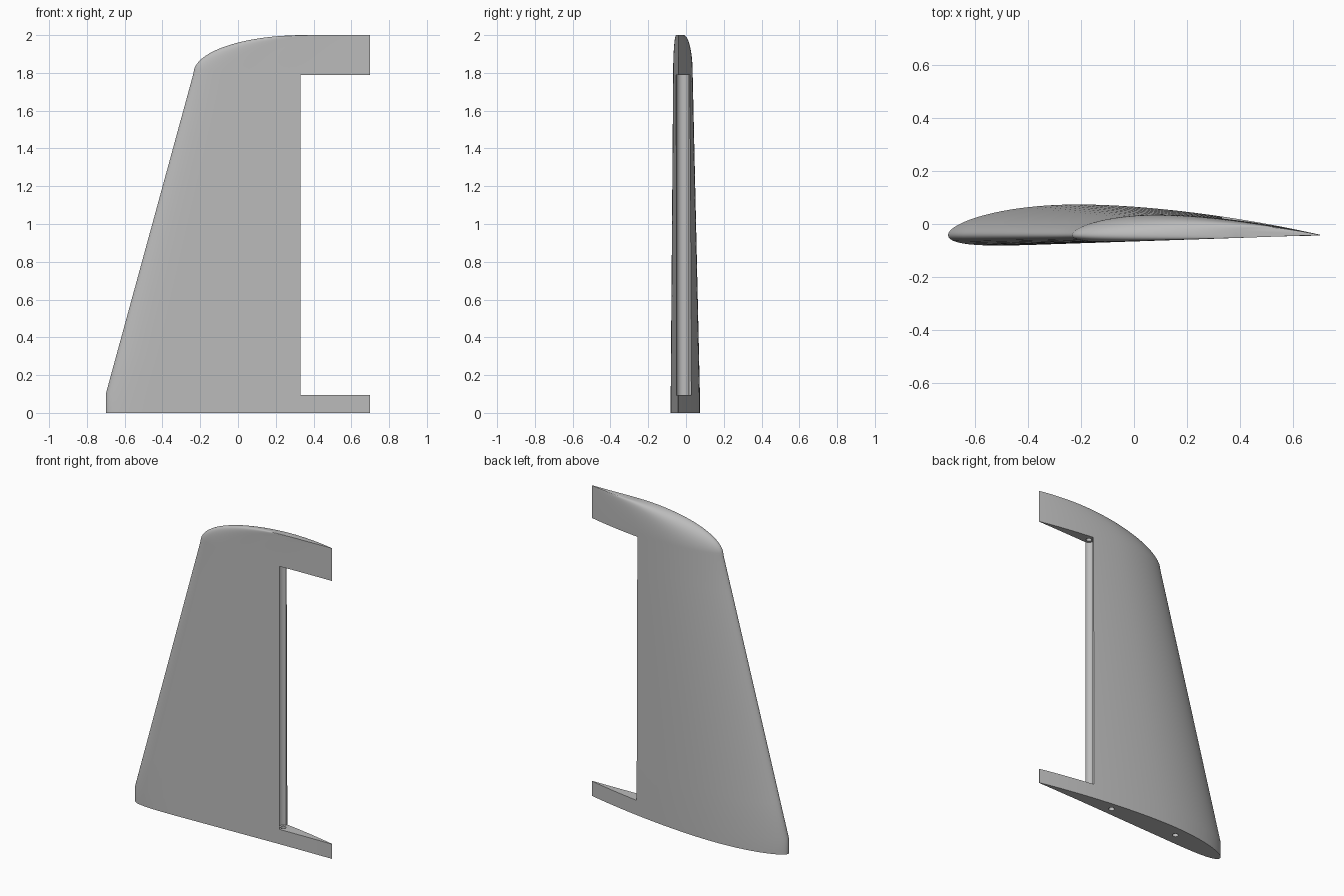
import bpy, bmesh, math

if "Cube" in bpy.data.objects:
    bpy.data.objects.remove(bpy.data.objects["Cube"])

TRAIL_X, CHORD_Y = 0.70, -0.042
CAMBER, CAMBER_POS, THICK = 0.031, 0.4, 0.105
STEPS = 40

grey = bpy.data.materials.new("plain grey")
grey.use_nodes = True
grey.diffuse_color = (0.5, 0.5, 0.5, 1)
grey.node_tree.nodes["Principled BSDF"].inputs["Base Color"].default_value = (0.5, 0.5, 0.5, 1)


def surface(f, side):
    """Cambered airfoil height at chord fraction f, side +1 or -1."""
    half = 5 * THICK * (0.2969 * math.sqrt(f) - 0.126 * f - 0.3516 * f**2
                        + 0.2843 * f**3 - 0.1015 * f**4)
    p = CAMBER_POS
    if f < p:
        mean = CAMBER / p**2 * (2 * p * f - f * f)
    else:
        mean = CAMBER / (1 - p)**2 * (1 - 2 * p + 2 * p * f - f * f)
    return mean + side * half


# Airfoil outline: trailing edge, over the top, round the nose, back below
fracs = [(1 - math.cos(math.pi * i / STEPS)) / 2 for i in range(STEPS + 1)]
outline = [(f, surface(f, 1)) for f in reversed(fracs)]
outline += [(f, surface(f, -1)) for f in fracs[1:]]

# Leading edge stations: straight root, swept panel, elliptical tip
stations = [(-0.70, 0.0), (-0.70, 0.10)]
stations += [(-0.70 + 0.465 * i / 8, 0.10 + 1.70 * i / 8) for i in range(1, 9)]
for i in range(1, 21):
    a = math.pi / 2 * i / 20
    stations.append((0.35 - 0.585 * math.cos(a), 1.80 + 0.20 * math.sin(a)))

bm = bmesh.new()
rings = []
for lead, z in stations:
    chord = TRAIL_X - lead
    rings.append([bm.verts.new((lead + f * chord, CHORD_Y + h * chord, z))
                  for f, h in outline])
n = len(outline)
for low, high in zip(rings, rings[1:]):
    for i in range(n):
        j = (i + 1) % n
        bm.faces.new((low[i], low[j], high[j], high[i]))
bm.faces.new(rings[0])
bm.faces.new(rings[-1])
bmesh.ops.recalc_face_normals(bm, faces=bm.faces)
mesh = bpy.data.meshes.new("tail_fin")
bm.to_mesh(mesh)
bm.free()
mesh.materials.append(grey)
fin = bpy.data.objects.new("tail_fin", mesh)
bpy.context.collection.objects.link(fin)
bpy.context.view_layer.objects.active = fin
fin.select_set(True)


def cut(name):
    """Subtract the active primitive from the fin, then discard it."""
    tool = bpy.context.object
    tool.name = name
    tool.hide_render = True
    tool.data.materials.append(grey)
    bpy.ops.object.transform_apply(location=True, scale=True)
    bpy.ops.object.select_all(action='DESELECT')
    fin.select_set(True)
    bpy.context.view_layer.objects.active = fin
    mod = fin.modifiers.new(name, 'BOOLEAN')
    mod.operation = 'DIFFERENCE'
    mod.solver = 'EXACT'
    mod.object = tool
    bpy.ops.object.modifier_apply(modifier=mod.name)
    bpy.data.objects.remove(tool)


def drill(name, x, y, r, z0, z1):
    bpy.ops.mesh.primitive_cylinder_add(vertices=32, radius=r, depth=z1 - z0,
                                        location=(x, y, (z0 + z1) / 2))
    cut(name)


# Opening for the movable surface
LOW, HIGH, HINGE_X, HINGE_Y = 0.095, 1.79, 0.332, -0.018
bpy.ops.mesh.primitive_cube_add(size=1, location=(HINGE_X + 0.3, 0, (LOW + HIGH) / 2))
bpy.context.object.scale = (0.6, 0.5, HIGH - LOW)
cut("opening")
# Concave hinge groove and pin sockets
drill("groove", HINGE_X + 0.003, HINGE_Y, 0.033, LOW, HIGH)
drill("pin_sockets", HINGE_X + 0.003, HINGE_Y, 0.017, LOW - 0.05, HIGH + 0.05)
# Mounting holes in the root
drill("rear_mount_hole", 0.17, -0.005, 0.018, -0.05, 0.25)
drill("front_mount_hole", -0.32, 0.0, 0.018, -0.05, 0.25)

bpy.ops.object.shade_smooth_by_angle(angle=math.radians(35))
